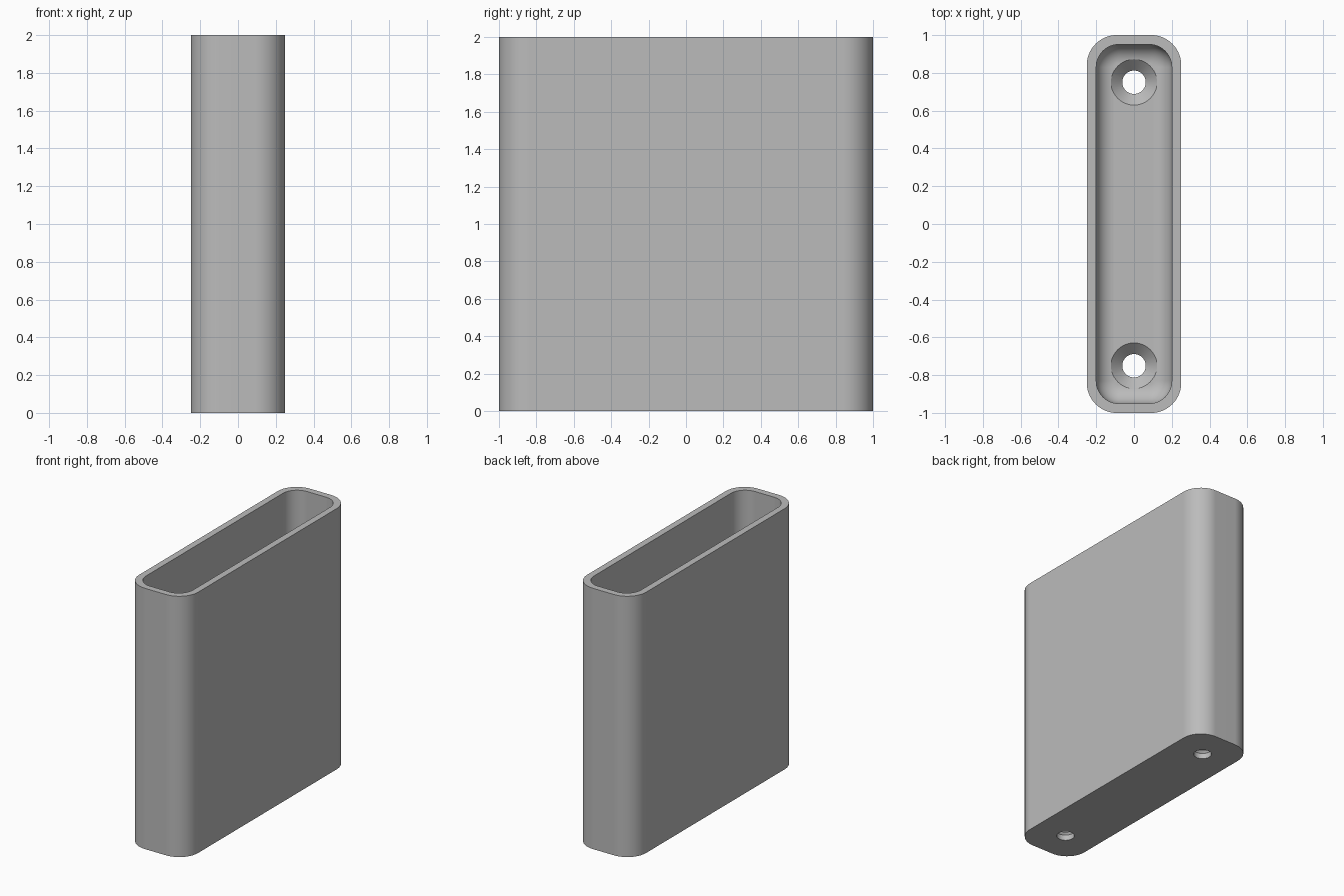
import bpy
import bmesh
from math import cos, sin, pi

cube = bpy.data.objects.get("Cube")
if cube:
    bpy.data.objects.remove(cube, do_unlink=True)

grey = bpy.data.materials.new("plain grey")
grey.use_nodes = True
colour = (0.5, 0.5, 0.5, 1)
grey.diffuse_color = colour
grey.node_tree.nodes["Principled BSDF"].inputs["Base Color"].default_value = colour

ARC = 14
HEIGHT, FLOOR, FILLET = 2.0, 0.1, 0.1


def rounded_ring(bm, half_x, half_y, radius, z):
    """Ring of vertices along a rounded rectangle."""
    ring = []
    corners = [(1, 1), (-1, 1), (-1, -1), (1, -1)]
    for quarter, (sx, sy) in enumerate(corners):
        for i in range(ARC + 1):
            a = (quarter + i / ARC) * pi / 2
            ring.append(bm.verts.new((sx * (half_x - radius) + radius * cos(a),
                                      sy * (half_y - radius) + radius * sin(a), z)))
    return ring


def circle_ring(bm, radius, y, z, sides=48):
    return [bm.verts.new((radius * cos(2 * pi * i / sides),
                          y + radius * sin(2 * pi * i / sides), z))
            for i in range(sides)]


def skin(bm, rings):
    """Join successive rings and cap both ends."""
    for a, b in zip(rings, rings[1:]):
        for i in range(len(a)):
            j = (i + 1) % len(a)
            bm.faces.new((a[i], a[j], b[j], b[i]))
    bm.faces.new(rings[0])
    bm.faces.new(rings[-1])
    bmesh.ops.recalc_face_normals(bm, faces=bm.faces)


def make_object(name, bm):
    mesh = bpy.data.meshes.new(name)
    bm.to_mesh(mesh)
    bm.free()
    mesh.materials.append(grey)
    obj = bpy.data.objects.new(name, mesh)
    bpy.context.collection.objects.link(obj)
    return obj


# Holder: outer wall, rim, inner wall, filleted floor
bm = bmesh.new()
rings = [rounded_ring(bm, 0.25, 1.0, 0.16, 0),
         rounded_ring(bm, 0.25, 1.0, 0.16, HEIGHT),
         rounded_ring(bm, 0.2, 0.95, 0.12, HEIGHT)]
for i in range(ARC + 1):
    a = i / ARC * pi / 2
    inset = FILLET * (1 - cos(a))
    rings.append(rounded_ring(bm, 0.2 - inset, 0.95 - inset, 0.12 - inset,
                              FLOOR + FILLET * (1 - sin(a))))
skin(bm, rings)
holder = make_object("holder", bm)

# Countersunk screw holes through the floor
for side, y in (("front", -0.75), ("back", 0.75)):
    bm = bmesh.new()
    skin(bm, [circle_ring(bm, r, y, z) for r, z in
              ((0.062, -0.1), (0.062, 0.042), (0.122, FLOOR + 0.001), (0.122, 0.3))])
    cutter = make_object(side + "_screw_hole_cutter", bm)
    cutter.hide_render = True
    cutter.hide_set(True)
    cut = holder.modifiers.new(side + " hole", 'BOOLEAN')
    cut.operation = 'DIFFERENCE'
    cut.solver = 'EXACT'
    cut.object = cutter

# Apply the cuts, then smooth the curved walls
bpy.context.view_layer.objects.active = holder
holder.select_set(True)
for name in [m.name for m in holder.modifiers]:
    bpy.ops.object.modifier_apply(modifier=name)
for obj in [o for o in bpy.data.objects if o.name.endswith("_cutter")]:
    bpy.data.objects.remove(obj, do_unlink=True)
bpy.ops.object.shade_smooth_by_angle(angle=pi / 6)
weighted = holder.modifiers.new("Weighted normals", 'WEIGHTED_NORMAL')
weighted.keep_sharp = True
